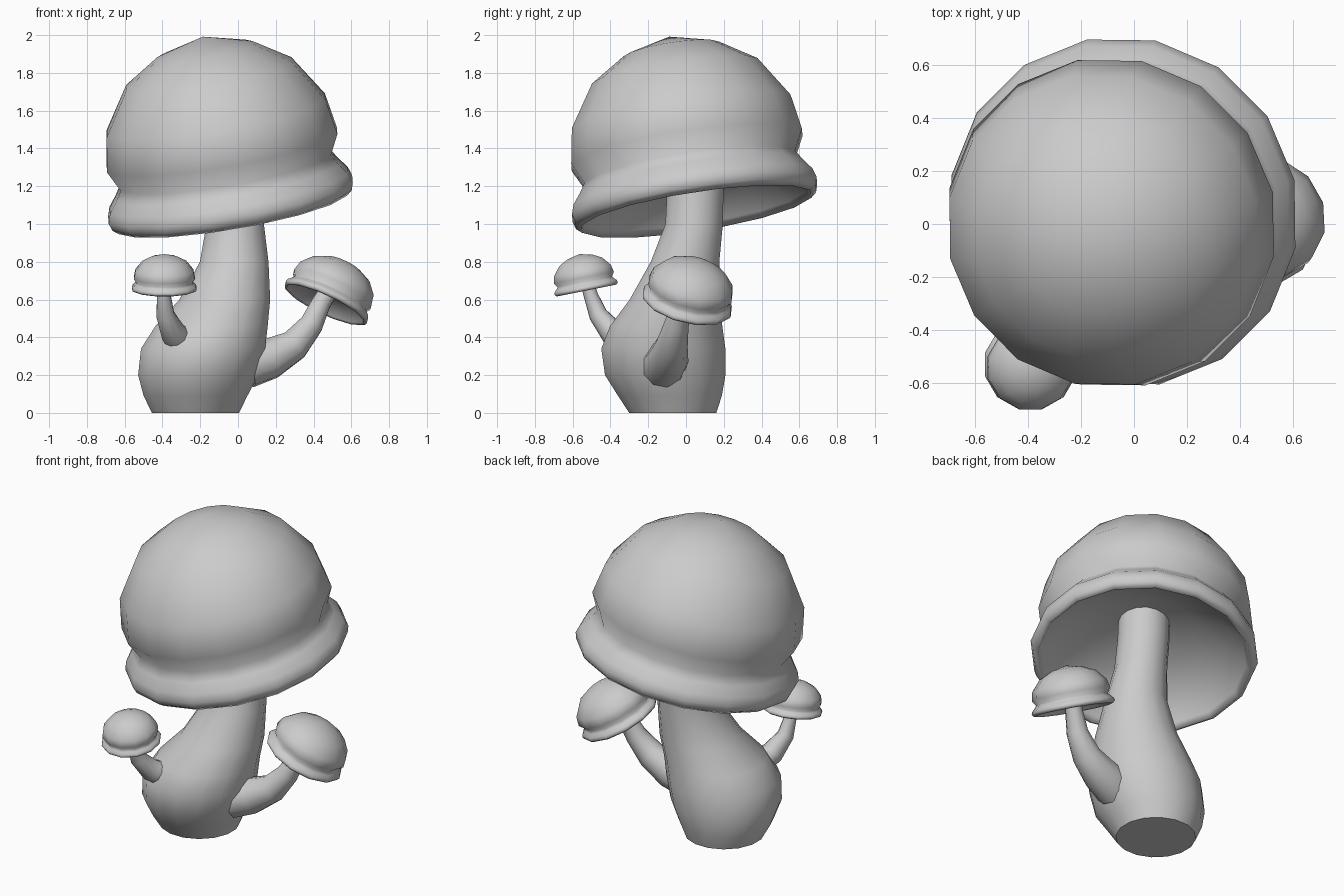
import bpy, bmesh
from math import sin, cos, pi
from mathutils import Vector

if "Cube" in bpy.data.objects:
    bpy.data.objects.remove(bpy.data.objects["Cube"])


def loft(name, rings, close_start=True, pole_end=None, pole_start=None):
    """Skin a list of vertex rings; flat cap or pole at the ends."""
    bm = bmesh.new()
    rows = [[bm.verts.new(p) for p in ring] for ring in rings]
    n = len(rows[0])
    for a, b in zip(rows, rows[1:]):
        for i in range(n):
            j = (i + 1) % n
            bm.faces.new((a[i], a[j], b[j], b[i])).smooth = True
    for pole, row in ((pole_start, rows[0]), (pole_end, rows[-1])):
        if pole is not None:
            v = bm.verts.new(pole)
            for i in range(n):
                bm.faces.new((row[i], row[(i + 1) % n], v)).smooth = True
    if pole_start is None and close_start:
        bm.faces.new(rows[0][::-1])
    if pole_end is None:
        bm.faces.new(rows[-1])
    bmesh.ops.recalc_face_normals(bm, faces=bm.faces)
    me = bpy.data.meshes.new(name)
    bm.to_mesh(me)
    bm.free()
    ob = bpy.data.objects.new(name, me)
    bpy.context.collection.objects.link(ob)
    return ob


def circle(centre, axis, r, n):
    """Ring of n points around centre, square to axis."""
    q = Vector((0, 0, 1)).rotation_difference(Vector(axis))
    return [Vector(centre) + q @ Vector((r * cos(2 * pi * (i + .5) / n),
            r * sin(2 * pi * (i + .5) / n), 0)) for i in range(n)]


# Cap profile (radius, height): underside, rolled rim, notch, dome
CAP = [(.3, .19), (.5, .105), (.60, 0), (.625, -.035), (.655, -.01), (.668, .03),
       (.652, .08), (.61, .135), (.575, .19), (.63, .30), (.597, .49),
       (.452, .715), (.26, .84)]


def cap(name, centre, axis, scale, flat, n):
    c, a = Vector(centre), Vector(axis).normalized()
    up = a * scale * flat
    rings = [circle(c + up * h, a, r * scale, n) for r, h in CAP]
    return loft(name, rings, pole_start=c + up * .23, pole_end=c + up * .915)


def stem(name, path, n, upright=False):
    """Tapered tube through (x, y, z, radius) points."""
    pts = [Vector(p[:3]) for p in path]
    rings = []
    for i, p in enumerate(path):
        t = pts[min(i + 1, len(pts) - 1)] - pts[max(i - 1, 0)]
        rings.append(circle(pts[i], (0, 0, 1) if upright else t, p[3], n))
    return loft(name, rings)


# Large mushroom
stem("main_stem", [(-.225, -.07, 0, .235), (-.225, -.085, .09, .28),
                   (-.21, -.11, .2, .325), (-.185, -.12, .34, .335),
                   (-.14, -.105, .46, .303), (-.07, -.058, .6, .245),
                   (-.02, -.005, .8, .185), (-.015, .043, 1.0, .155),
                   (-.03, .05, 1.2, .152), (-.035, .05, 1.36, .15)], 16, True)
cap("main_cap", (-.035, .05, 1.1), (-.17, -.155, 1), 1, 1, 16)

# Small front left mushroom
stem("left_stem", [(-.29, -.29, .37, .08), (-.345, -.39, .425, .068),
                   (-.385, -.465, .52, .05), (-.392, -.503, .62, .038),
                   (-.39, -.525, .695, .035)], 10)
cap("left_cap", (-.39, -.528, .655), (0, -.2, 1), .265, .78, 12)

# Medium right mushroom
stem("right_stem", [(.05, -.12, .25, .12), (.17, -.095, .287, .11),
                    (.30, -.075, .36, .085), (.39, -.05, .47, .065),
                    (.44, -.02, .58, .053), (.48, .01, .645, .05)], 10)
cap("right_cap", (.465, .005, .58), (.47, .25, 1), .37, .75, 12)
